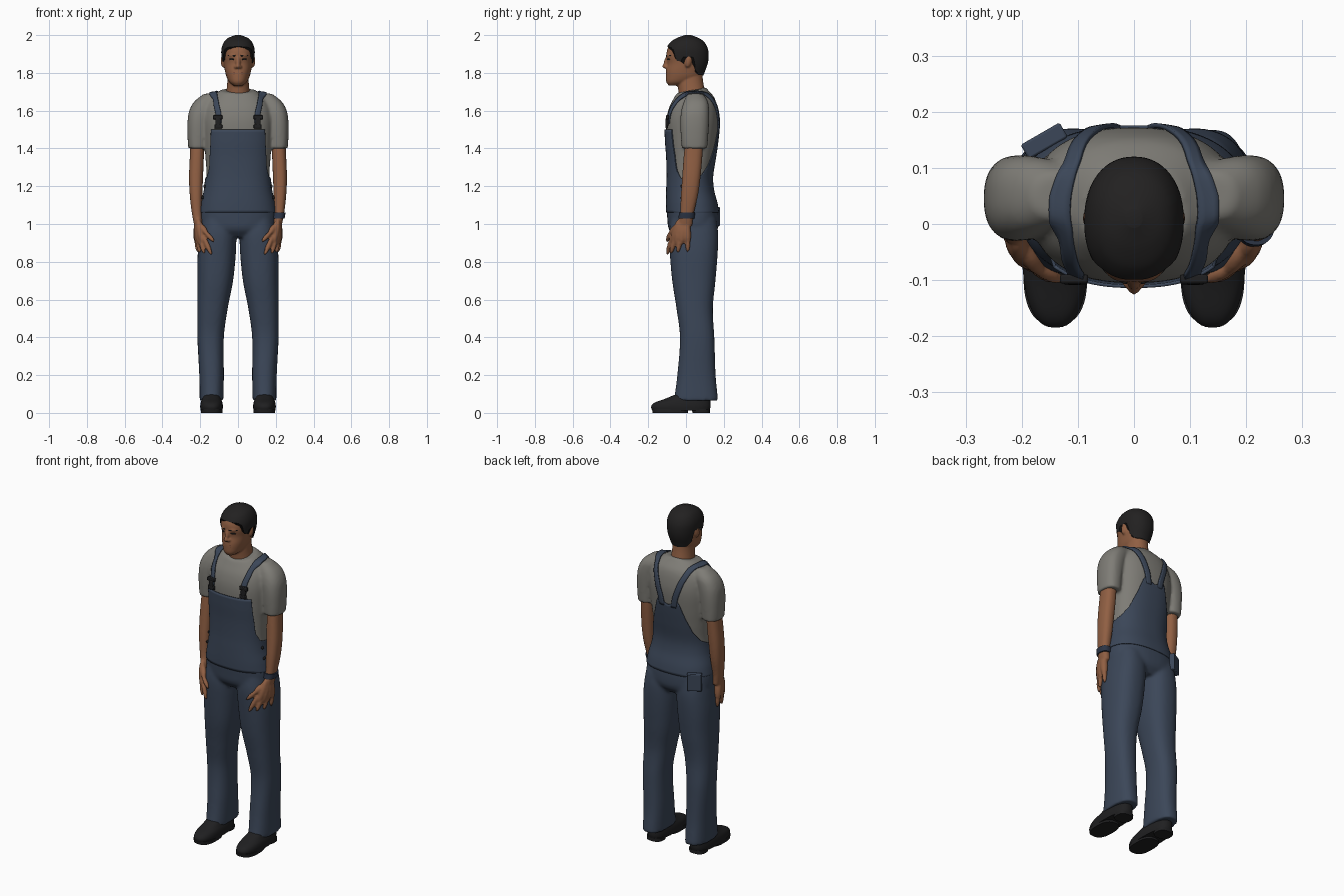
import bpy, bmesh, math
from mathutils import Vector, Matrix

if "Cube" in bpy.data.objects:
    bpy.data.objects.remove(bpy.data.objects["Cube"], do_unlink=True)


def material(name, r, g, b):
    m = bpy.data.materials.new(name)
    m.use_nodes = True
    m.diffuse_color = (r, g, b, 1)
    bsdf = m.node_tree.nodes["Principled BSDF"]
    bsdf.inputs["Base Color"].default_value = (r, g, b, 1)
    bsdf.inputs["Roughness"].default_value = 0.8
    return m


DENIM = material("navy denim", .044, .062, .098)
BAND = material("dark navy", .025, .035, .06)
SHIRT = material("warm grey cotton", .21, .203, .182)
SKIN = material("brown skin", .28, .115, .056)
LIPS = material("dark lips", .17, .06, .038)
HAIR = material("black hair", .016, .015, .015)
BLACK = material("black leather", .014, .014, .015)

# Cross-sections: height, centre x, half width, front y, back y
BODY = [(.93, 0, .11, -.05, .13), (.97, 0, .185, -.085, .162), (1.03, 0, .198, -.094, .168),
        (1.1, 0, .19, -.097, .16), (1.18, 0, .172, -.096, .14), (1.25, 0, .166, -.094, .135),
        (1.35, 0, .172, -.096, .15), (1.45, 0, .18, -.103, .164), (1.55, 0, .184, -.104, .172),
        (1.62, 0, .172, -.088, .165), (1.67, 0, .14, -.062, .15), (1.7, 0, .105, -.045, .125),
        (1.72, 0, .075, -.035, .105)]
SLEEVE = [(1.4, .213, .05, -.022, .112), (1.46, .212, .055, -.027, .117), (1.54, .207, .06, -.03, .122),
          (1.6, .194, .064, -.025, .122), (1.65, .17, .06, -.01, .115), (1.69, .13, .05, .01, .09)]
LEG = [(.065, .14, .063, -.064, .17), (.2, .14, .065, -.046, .157), (.4, .145, .07, -.032, .15),
       (.55, .135, .08, -.05, .142), (.7, .12, .094, -.073, .156), (.85, .112, .101, -.086, .168),
       (.95, .106, .098, -.09, .17), (1.03, .1, .092, -.08, .16)]
ARM = [(.99, .207, .024, -.04, .033), (1.05, .217, .026, -.031, .04), (1.15, .222, .033, -.027, .063),
       (1.25, .222, .037, -.02, .077), (1.38, .217, .037, -.01, .088), (1.46, .215, .036, 0, .09)]
NECK = [(1.64, 0, .072, -.035, .11), (1.7, 0, .062, -.04, .1), (1.76, 0, .056, -.046, .09),
        (1.83, 0, .054, -.04, .085)]
HEAD = [(1.732, 0, .022, -.09, -.03), (1.75, 0, .045, -.104, .03), (1.78, 0, .061, -.107, .08),
        (1.81, 0, .069, -.106, .094), (1.85, 0, .076, -.099, .108), (1.89, 0, .081, -.104, .113),
        (1.93, 0, .08, -.097, .108), (1.965, 0, .066, -.073, .088), (1.985, 0, .045, -.04, .06),
        (2.0, 0, .008, 0, .02)]
SHOE = [(.012, .14, .058, -.18, .125), (.035, .14, .06, -.184, .13), (.055, .14, .057, -.165, .13),
        (.075, .14, .05, -.11, .13), (.1, .14, .045, -.05, .125)]
SOLE = [(0, .14, .057, -.176, .01), (.02, .14, .057, -.18, .01)]
HEEL = [(0, .14, .048, .035, .126), (.02, .14, .05, .03, .126)]

# Garment edges: angle from the front (0) to the back (1), height
BIB_EDGE = [(0, 1.5), (.25, 1.5), (.27, 1.42), (.32, 1.29), (.4, 1.24), (.5, 1.23), (.65, 1.26),
            (.75, 1.31), (.84, 1.4), (.91, 1.5), (1, 1.47)]
HAIRLINE = [(0, 1.94), (.22, 1.935), (.3, 1.92), (.35, 1.865), (.42, 1.86), (.45, 1.885),
            (.58, 1.885), (.64, 1.82), (.75, 1.79), (1, 1.785)]


def edge(table, f):
    for (a, u), (b, v) in zip(table, table[1:]):
        if f <= b:
            return u + (v - u) * (f - a) / (b - a)
    return table[-1][1]


def section(rings, z):
    """Smoothly interpolated cross-section at height z."""
    z = min(max(z, rings[0][0]), rings[-1][0])
    i = next(k for k in range(len(rings) - 1) if z <= rings[k + 1][0])
    a, b = rings[i], rings[i + 1]
    prev, nxt = rings[max(i - 1, 0)], rings[min(i + 2, len(rings) - 1)]
    h = b[0] - a[0]
    t = (z - a[0]) / h
    out = []
    for k in range(1, 5):
        ma = (b[k] - prev[k]) / (b[0] - prev[0]) * h
        mb = (nxt[k] - a[k]) / (nxt[0] - a[0]) * h
        out.append(a[k] + t * ma + t * t * (3 * (b[k] - a[k]) - 2 * ma - mb)
                   + t ** 3 * (2 * (a[k] - b[k]) + ma + mb))
    return out


def loft(bm, rings, lo=None, hi=None, side=1, off=0, p=2.4, n=48, rows=24, cap=True, ease=False):
    lo = rings[0][0] if lo is None else lo
    hi = rings[-1][0] if hi is None else hi
    grid = []
    for r in range(rows + 1):
        t = math.sin(r / rows * math.pi / 2) if ease else r / rows
        row = []
        for c in range(n):
            a = c / n * math.tau
            f = math.acos(max(-1, min(1, math.cos(a)))) / math.pi
            z0 = edge(lo, f) if isinstance(lo, list) else lo
            z1 = edge(hi, f) if isinstance(hi, list) else hi
            z = z0 + (z1 - z0) * t
            cx, rx, yf, yb = section(rings, z)
            sx, sy = math.sin(a), -math.cos(a)
            x = cx + (rx + off) * math.copysign(abs(sx) ** (2 / p), sx)
            y = (yf + yb) / 2 + ((yb - yf) / 2 + off) * math.copysign(abs(sy) ** (2 / p), sy)
            row.append(bm.verts.new((x * side, y, z)))
        grid.append(row)
    for u, v in zip(grid, grid[1:]):
        for c in range(n):
            d = (c + 1) % n
            bm.faces.new((u[c], u[d], v[d], v[c]))
    if cap:
        bm.faces.new(grid[0])
        bm.faces.new(grid[-1])


def blob(bm, a, b, r, flat=1, side=1):
    """Stretched ball reaching from a to b."""
    a, b = (Vector((q[0] * side, q[1], q[2])) for q in (a, b))
    d = b - a
    m = (Matrix.Translation((a + b) / 2) @ d.to_track_quat('Z', 'Y').to_matrix().to_4x4()
         @ Matrix.Diagonal((r, r * flat, d.length / 2, 1)))
    bmesh.ops.create_uvsphere(bm, u_segments=16, v_segments=10, radius=1, matrix=m)


def finish(name, bm, mat, voxel=0, smooth=0, thick=0):
    bmesh.ops.recalc_face_normals(bm, faces=bm.faces)
    me = bpy.data.meshes.new(name)
    bm.to_mesh(me)
    bm.free()
    me.materials.append(mat)
    ob = bpy.data.objects.new(name, me)
    bpy.context.collection.objects.link(ob)
    bpy.ops.object.select_all(action='DESELECT')
    ob.select_set(True)
    bpy.context.view_layer.objects.active = ob
    bpy.ops.object.shade_smooth_by_angle(angle=math.radians(50))
    if voxel:
        m = ob.modifiers.new("Merge", 'REMESH')
        m.mode, m.voxel_size, m.use_smooth_shade = 'VOXEL', voxel, True
    if smooth:
        m = ob.modifiers.new("Soften", 'SMOOTH')
        m.iterations = smooth
    if thick:
        m = ob.modifiers.new("Thickness", 'SOLIDIFY')
        m.thickness, m.offset = thick, 0
    return ob


def box(name, loc, size, mat, rot=0, bevel=.004):
    bm = bmesh.new()
    bmesh.ops.create_cube(bm, size=1, matrix=Matrix.Translation(loc) @ Matrix.Rotation(rot, 4, 'Z')
                          @ Matrix.Diagonal((*size, 1)))
    ob = finish(name, bm, mat)
    m = ob.modifiers.new("Bevel", 'BEVEL')
    m.width, m.segments = bevel, 2


# Shirt with both sleeves
bm = bmesh.new()
loft(bm, BODY, lo=1.12, hi=[(0, 1.69), (.5, 1.71), (1, 1.725)], rows=40)
for s in (1, -1):
    loft(bm, SLEEVE, side=s)
shirt = finish("shirt", bm, SHIRT, voxel=.009, smooth=4)

# Trousers: hips and both legs, then the bib shell above
bm = bmesh.new()
loft(bm, BODY, hi=1.13, off=.005)
for s in (1, -1):
    loft(bm, LEG, side=s, rows=48)
finish("trousers", bm, DENIM, voxel=.0095, smooth=4)
bm = bmesh.new()
loft(bm, BODY, lo=1.06, hi=BIB_EDGE, off=.006, n=96, rows=30, cap=False)
finish("bib", bm, DENIM, thick=.006)
box("back_pouch", (-.16, .148, 1.04), (.08, .03, .1), DENIM, rot=math.radians(30))

# Shoulder straps laid over the shirt
STRAP = [(.105, -.1, 1.53), (.108, -.095, 1.59), (.125, -.06, 1.66), (.136, -.01, 1.705),
         (.134, .05, 1.71), (.112, .115, 1.69), (.08, .165, 1.61), (.05, .18, 1.52), (.035, .18, 1.44)]
for s, label in ((1, "left"), (-1, "right")):
    bm = bmesh.new()
    rows = []
    for a, b in zip(STRAP, STRAP[1:]):
        for k in range(5):
            q = Vector(a).lerp(Vector(b), k / 5)
            rows.append([bm.verts.new((s * (q.x + w), q.y, q.z)) for w in (-.019, -.007, .007, .019)])
    for u, v in zip(rows, rows[1:]):
        for k in range(3):
            bm.faces.new((u[k], u[k + 1], v[k + 1], v[k]))
    strap = finish(label + "_strap", bm, DENIM)
    m = strap.modifiers.new("Lay on shirt", 'SHRINKWRAP')
    m.target, m.wrap_mode, m.offset = shirt, 'ABOVE_SURFACE', .006
    m = strap.modifiers.new("Soften", 'SMOOTH')
    m.iterations = 2
    m = strap.modifiers.new("Thickness", 'SOLIDIFY')
    m.thickness, m.offset = .008, 0

    # Strap buckle and hip buttons
    box(label + "_buckle_top", (s * .107, -.098, 1.565), (.05, .016, .022), BLACK)
    box(label + "_buckle_stem", (s * .106, -.1, 1.54), (.026, .016, .04), BLACK)
    box(label + "_buckle_base", (s * .104, -.102, 1.517), (.042, .014, .022), BLACK)
    bm = bmesh.new()
    for z, x in ((1.2, .176), (1.14, .187)):
        blob(bm, (x - .006, -.02, z), (x + .007, -.02, z), .009, side=s)
    finish(label + "_hip_buttons", bm, BLACK)

    # Arm and hand with fingers wrapping around the thigh
    bm = bmesh.new()
    loft(bm, ARM, side=s)
    for i in range(4):
        t = i / 3
        bulge = Vector((.016, -.02, 0)) * math.sin(math.pi * t)
        knuckle = Vector((.219, .012, .92)).lerp(Vector((.185, -.072, .92)), t) + bulge * .5
        tip = Vector((.213, .008, .85)).lerp(Vector((.14, -.1, .835)), t) + bulge
        blob(bm, (.212, -.002 - .01 * i, 1.03), knuckle + Vector((0, 0, -.03)), .021, side=s)
        blob(bm, knuckle + Vector((0, 0, .02)), tip, .0135, side=s)
    blob(bm, (.2, -.04, 1.0), (.165, -.088, .945), .016, side=s)
    blob(bm, (.18, -.078, .965), (.125, -.102, .905), .0125, side=s)
    finish(label + "_arm", bm, SKIN, voxel=.006, smooth=3)

    # Shoe with sole and heel
    bm = bmesh.new()
    loft(bm, SHOE, side=s, p=2.5)
    for rings in (SOLE, HEEL):
        loft(bm, rings, side=s, p=2.6, rows=1)
    finish(label + "_shoe", bm, BLACK)

bm = bmesh.new()
loft(bm, ARM, lo=1.03, hi=1.06, off=.007, rows=4)
finish("wristband", bm, BAND)


# Head, neck, nose and ears
def face_y(x, z):
    _, rx, yf, yb = section(HEAD, z)
    return (yf + yb) / 2 - (yb - yf) / 2 * (1 - abs(x / rx) ** 2.2) ** (1 / 2.2)


bm = bmesh.new()
loft(bm, NECK, p=2.1)
loft(bm, HEAD, hi=1.985, p=2.2, rows=40)
blob(bm, (0, -.095, 1.895), (0, -.113, 1.825), .012)
blob(bm, (0, -.1, 1.838), (0, -.126, 1.833), .012)
for s in (1, -1):
    blob(bm, (.012, -.1, 1.832), (.012, -.114, 1.831), .009, side=s)
    blob(bm, (.078, .02, 1.9), (.08, .005, 1.83), .012, flat=1.6, side=s)
    blob(bm, (.01, -.101, 1.892), (.05, -.084, 1.893), .009, side=s)
finish("head", bm, SKIN, voxel=.005, smooth=2)

# Hair cap with sideburns and nape
bm = bmesh.new()
loft(bm, HEAD, lo=HAIRLINE, off=.007, p=2.2, n=96, rows=30, ease=True)
finish("hair", bm, HAIR)

# Brows, eyes and lips
brows, eyes, lips = bmesh.new(), bmesh.new(), bmesh.new()
for s in (1, -1):
    blob(brows, (.012, face_y(.012, 1.893) - .003, 1.891), (.056, face_y(.056, 1.893), 1.893), .0055, side=s)
    blob(eyes, (.02, face_y(.02, 1.872), 1.872), (.046, face_y(.046, 1.872), 1.872), .005, side=s)
for z in (1.793, 1.802):
    blob(lips, (-.025, -.1, z), (.025, -.1, z), .006, flat=2)
finish("eyebrows", brows, HAIR)
finish("eyes", eyes, HAIR)
finish("lips", lips, LIPS)
